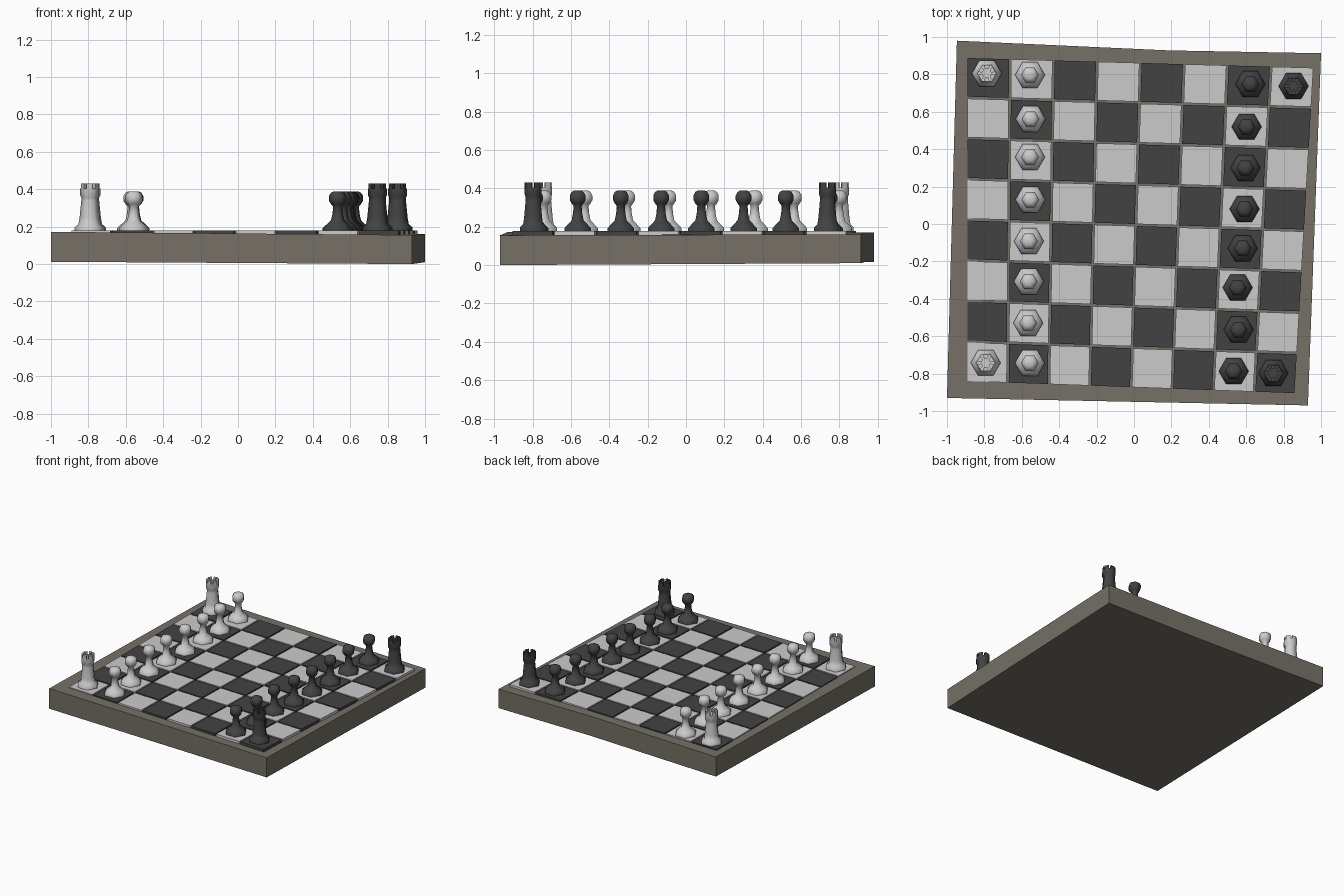
import bpy, bmesh, math
from mathutils import Vector

if "Cube" in bpy.data.objects:
    bpy.data.objects.remove(bpy.data.objects["Cube"])


def material(name, rgb):
    m = bpy.data.materials.new(name)
    m.diffuse_color = (*rgb, 1)
    m.use_nodes = True
    m.node_tree.nodes["Principled BSDF"].inputs["Base Color"].default_value = m.diffuse_color
    return m


LIGHT = material("light", (0.55, 0.55, 0.55))
DARK = material("dark", (0.055, 0.055, 0.055))
STONE = material("stone", (0.18, 0.165, 0.135))


def finish(bm, name, mat, smooth=None):
    bmesh.ops.recalc_face_normals(bm, faces=bm.faces)
    me = bpy.data.meshes.new(name)
    bm.to_mesh(me)
    bm.free()
    me.materials.append(mat)
    ob = bpy.data.objects.new(name, me)
    bpy.context.collection.objects.link(ob)
    if smooth:
        bpy.ops.object.select_all(action='DESELECT')
        ob.select_set(True)
        bpy.context.view_layer.objects.active = ob
        bpy.ops.object.shade_smooth_by_angle(angle=math.radians(smooth))
    return ob


def prism(bm, low, high):
    """Solid between two matching loops of points."""
    a = [bm.verts.new(p) for p in low]
    b = [bm.verts.new(p) for p in high]
    n = len(a)
    bm.faces.new(a[::-1])
    bm.faces.new(b)
    for i in range(n):
        j = (i + 1) % n
        bm.faces.new((a[i], a[j], b[j], b[i]))


def lathe(bm, profile, sides=6):
    """Stack of hexagonal rings, capped at both ends."""
    rings = []
    for r, z in profile:
        rings.append([bm.verts.new((r * math.cos(math.tau * i / sides),
                                    r * math.sin(math.tau * i / sides), z))
                      for i in range(sides)])
    for a, b in zip(rings, rings[1:]):
        for i in range(sides):
            j = (i + 1) % sides
            bm.faces.new((a[i], a[j], b[j], b[i]))
    bm.faces.new(rings[0][::-1])
    bm.faces.new(rings[-1])


# Worn, slightly skewed slab: x, y, bottom z, top z
outline = [(-1.0, -0.93, 0.012, 0.172), (0.93, -0.97, 0.0, 0.155),
           (1.0, 0.913, 0.01, 0.16), (0.19, 0.928, 0.015, 0.17),
           (-0.947, 0.98, 0.015, 0.17)]
bm = bmesh.new()
prism(bm, [(x, y, lo) for x, y, lo, hi in outline],
      [(x, y, hi) for x, y, lo, hi in outline])
sharp = [e for e in bm.edges if e.calc_face_angle(0) > 0.4]
bmesh.ops.bevel(bm, geom=sharp, offset=0.052, offset_type='OFFSET',
                segments=1, affect='EDGES', clamp_overlap=True)
finish(bm, "board", STONE, 65)

# Chequered tiles laid on a skewed 8 x 8 grid
TL, TR = Vector((-0.895, 0.893)), Vector((0.965, 0.84))
BL, BR = Vector((-0.895, -0.845)), Vector((0.863, -0.91))


def grid(u, v):
    return TL.lerp(TR, u / 8).lerp(BL.lerp(BR, u / 8), v / 8)


G = 0.025
for parity, name, mat in ((0, "dark_squares", DARK), (1, "light_squares", LIGHT)):
    bm = bmesh.new()
    for row in range(8):
        for col in range(8):
            if (row + col) % 2 == parity:
                pts = [grid(col + G, row + 1 - G), grid(col + 1 - G, row + 1 - G),
                       grid(col + 1 - G, row + G), grid(col + G, row + G)]
                prism(bm, [(*p, 0.148) for p in pts], [(*p, 0.178) for p in pts])
    finish(bm, name, mat)


# Pawn and rook master meshes, six sided
def pawn(name, mat):
    bm = bmesh.new()
    lathe(bm, [(0.08, 0), (0.08, 0.014), (0.058, 0.035), (0.036, 0.055),
               (0.028, 0.09), (0.024, 0.13), (0.036, 0.143), (0.047, 0.16),
               (0.047, 0.185), (0.036, 0.203), (0.02, 0.211)])
    return finish(bm, name, mat, 65)


def rook(name, mat):
    bm = bmesh.new()
    lathe(bm, [(0.08, 0), (0.08, 0.018), (0.06, 0.035), (0.054, 0.07),
               (0.045, 0.16), (0.045, 0.178), (0.051, 0.19), (0.051, 0.226)])
    # one merlon per side of the tower
    for k in range(6):
        c, d = (Vector((math.cos(math.tau * t / 6), math.sin(math.tau * t / 6)))
                for t in (k, k + 1))
        p, q = c.lerp(d, 0.18), c.lerp(d, 0.82)
        loop = [p * 0.051, q * 0.051, q * 0.026, p * 0.026]
        prism(bm, [(*v, 0.224) for v in loop], [(*v, 0.252) for v in loop])
    return finish(bm, name, mat, 65)


def place(maker, name, mat, spots):
    first = maker(name, mat)
    for i, (x, y) in enumerate(spots):
        ob = first if i == 0 else first.copy()
        if i:
            bpy.context.collection.objects.link(ob)
        ob.location = (x, y, 0.178)


place(rook, "light_rook", LIGHT, [(-0.787, 0.805), (-0.793, -0.742)])
place(rook, "dark_rook", DARK, [(0.853, 0.737), (0.745, -0.797)])
place(pawn, "light_pawn", LIGHT,
      [(-0.556, 0.797), (-0.553, 0.562), (-0.556, 0.358), (-0.554, 0.13),
       (-0.562, -0.092), (-0.563, -0.307), (-0.566, -0.529), (-0.557, -0.743)])
place(pawn, "dark_pawn", DARK,
      [(0.622, 0.748), (0.602, 0.52), (0.596, 0.3), (0.591, 0.08),
       (0.581, -0.13), (0.554, -0.34), (0.559, -0.565), (0.533, -0.787)])
